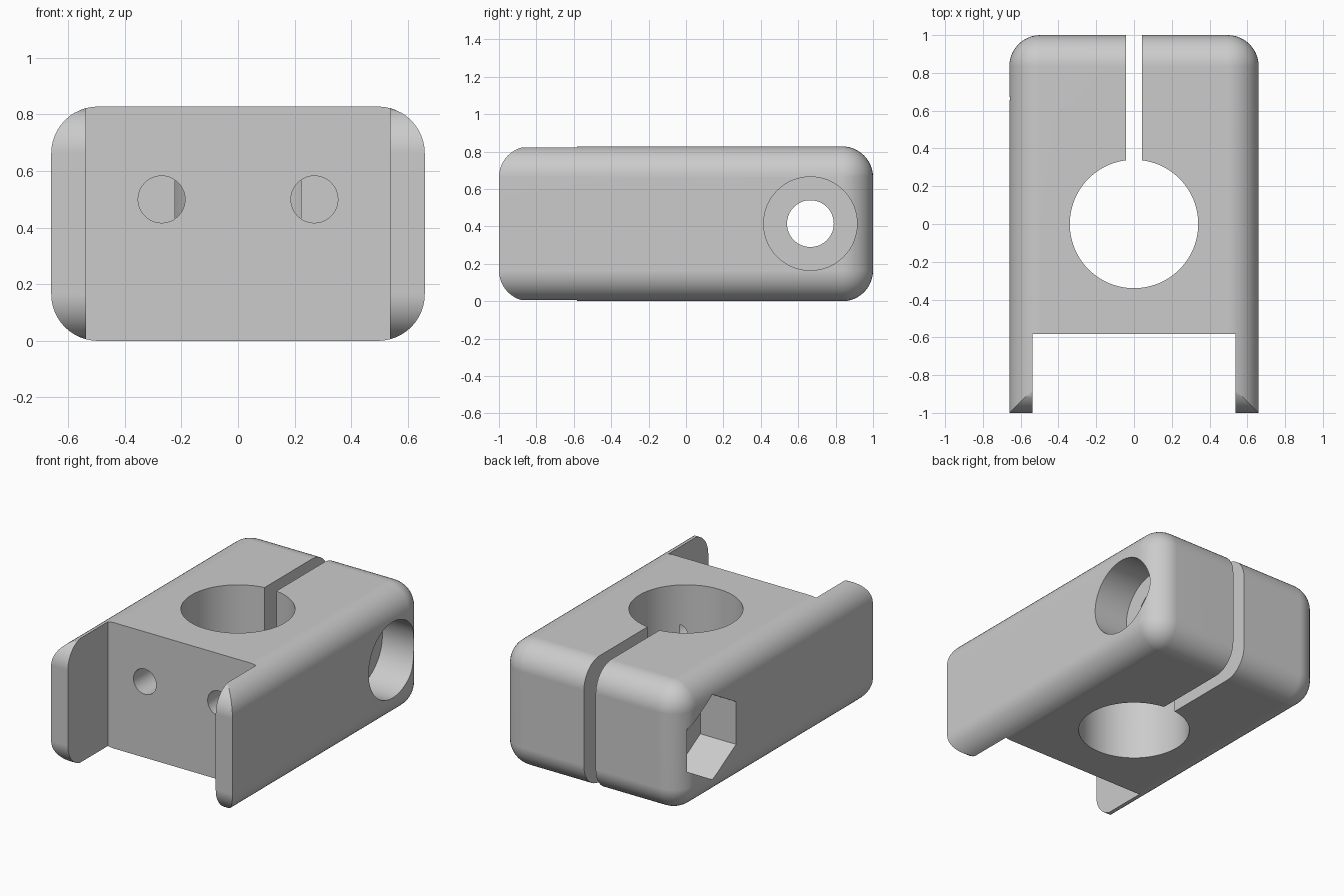
import bpy, bmesh, math
from mathutils import Matrix, Vector

if "Cube" in bpy.data.objects:
    bpy.data.objects.remove(bpy.data.objects["Cube"])

W, H, R = 0.66, 0.828, 0.165      # half width, height, edge radius
BOLT_Y, BOLT_Z = 0.665, 0.415

grey = bpy.data.materials.new("grey plastic")
grey.diffuse_color = (0.6, 0.6, 0.6, 1)
grey.use_nodes = True
grey.node_tree.nodes["Principled BSDF"].inputs["Base Color"].default_value = grey.diffuse_color


def make(name, bm):
    mesh = bpy.data.meshes.new(name)
    bmesh.ops.recalc_face_normals(bm, faces=bm.faces)
    bm.to_mesh(mesh)
    bm.free()
    obj = bpy.data.objects.new(name, mesh)
    bpy.context.collection.objects.link(obj)
    mesh.materials.append(grey)
    return obj


def box(lo, hi):
    bm = bmesh.new()
    lo, hi = Vector(lo), Vector(hi)
    bmesh.ops.create_cube(bm, size=1, matrix=Matrix.Translation((lo + hi) / 2)
                          @ Matrix.Diagonal((*(hi - lo), 1)))
    return bm


def rod(start, end, radius, sides=64):
    """Prism or cylinder between two points."""
    start, end = Vector(start), Vector(end)
    axis = end - start
    turn = axis.to_track_quat('Z', 'Y').to_matrix().to_4x4()
    bm = bmesh.new()
    bmesh.ops.create_cone(bm, cap_ends=True, segments=sides, radius1=radius,
                          radius2=radius, depth=axis.length,
                          matrix=Matrix.Translation((start + end) / 2) @ turn)
    return bm


# Block with every edge rounded except the two upright front ones
bm = box((-W, -1, 0), (W, 1, H))
edges = [e for e in bm.edges
         if not all(v.co.y < 0 for v in e.verts)
         or abs(e.verts[0].co.z - e.verts[1].co.z) < 0.1]
bmesh.ops.bevel(bm, geom=edges, offset=R, offset_type='OFFSET', segments=12,
                profile=0.5, affect='EDGES', clamp_overlap=False)
clamp = make("clamp_block", bm)

# Hexagonal nut pocket, with corners pointing up and down
hexagon = rod((-W - 0.2, 0, 0), (-W + 0.26, 0, 0), 0.28, 6)
top = max(hexagon.verts, key=lambda v: v.co.z).co
spin = math.atan2(top.y, top.z)
bmesh.ops.rotate(hexagon, verts=hexagon.verts, cent=(0, 0, 0),
                 matrix=Matrix.Rotation(spin, 3, 'X'))
bmesh.ops.translate(hexagon, verts=hexagon.verts, vec=(0, BOLT_Y, BOLT_Z))

cutters = [
    make("front_notch_cutter", box((-0.538, -1.5, -0.5), (0.538, -0.583, 1.5))),
    make("bore_cutter", rod((0, 0, -0.5), (0, 0, 1.5), 0.34, 96)),
    make("slot_cutter", box((-0.043, 0.1, -0.5), (0.043, 1.5, 1.5))),
    make("bolt_hole_cutter", rod((-0.6, BOLT_Y, BOLT_Z), (0.6, BOLT_Y, BOLT_Z), 0.125)),
    make("bolt_head_cutter", rod((W - 0.25, BOLT_Y, BOLT_Z), (W + 0.2, BOLT_Y, BOLT_Z), 0.25)),
    make("nut_pocket_cutter", hexagon),
]
# Blind screw holes in the front wall
for side in (-1, 1):
    cutters.append(make("screw_hole_cutter", rod((side * 0.27, -0.8, 0.5),
                                                 (side * 0.27, -0.257, 0.5), 0.083, 48)))

bpy.context.view_layer.objects.active = clamp
clamp.select_set(True)
for cutter in cutters:
    mod = clamp.modifiers.new(cutter.name, 'BOOLEAN')
    mod.operation, mod.solver, mod.object = 'DIFFERENCE', 'EXACT', cutter
    bpy.ops.object.modifier_apply(modifier=mod.name)
for cutter in cutters:
    bpy.data.objects.remove(cutter)

# Smooth rounding, crisp cut edges
bpy.ops.object.shade_smooth_by_angle(angle=math.radians(30))
normals = clamp.modifiers.new("even_normals", 'WEIGHTED_NORMAL')
normals.keep_sharp = True
